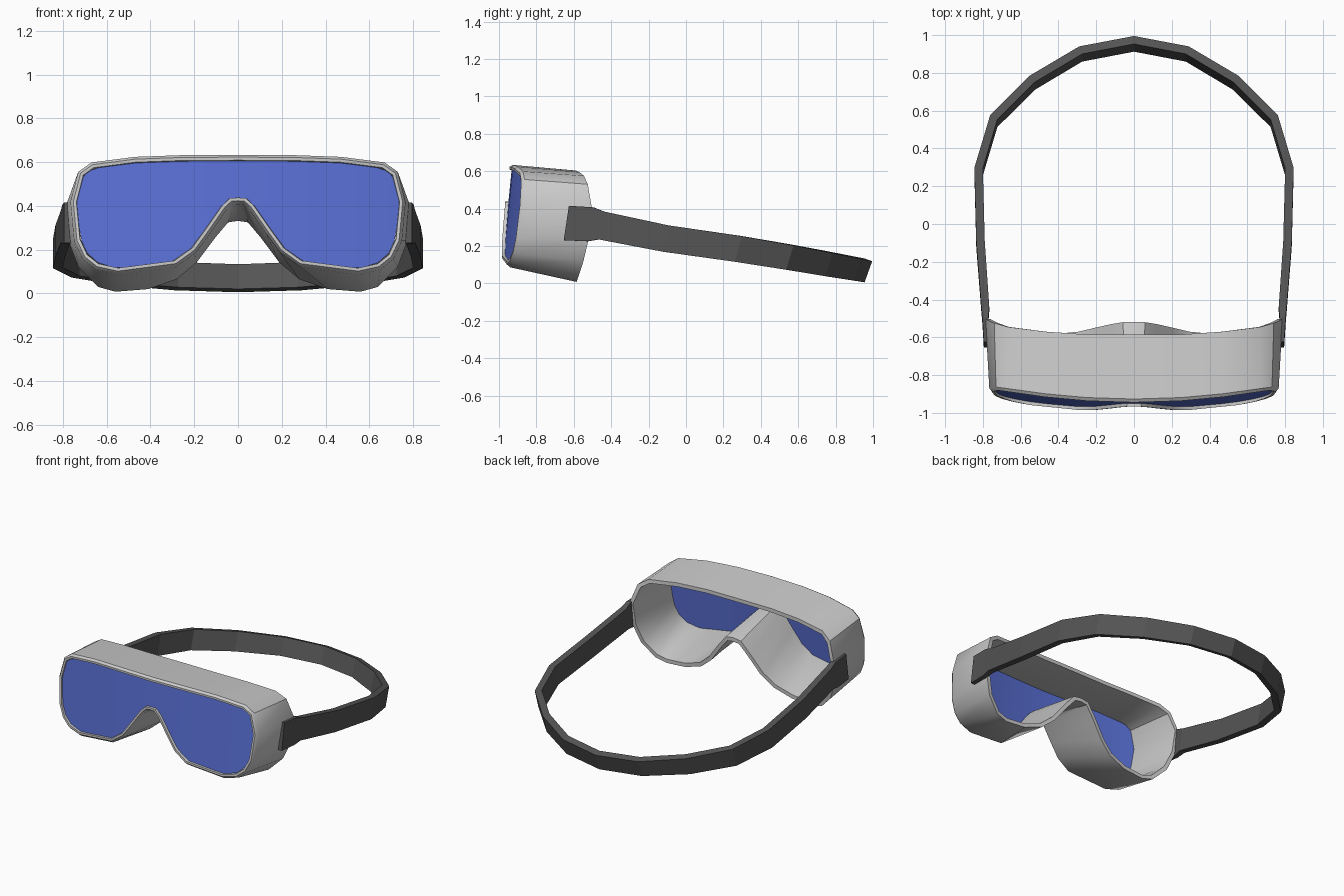
import bpy, bmesh
from mathutils import Vector

if "Cube" in bpy.data.objects:
    bpy.data.objects.remove(bpy.data.objects["Cube"])


def make_object(name, verts, faces, color=None, smooth=None):
    mesh = bpy.data.meshes.new(name)
    mesh.from_pydata([tuple(v) for v in verts], [], faces)
    bm = bmesh.new()
    bm.from_mesh(mesh)
    bmesh.ops.recalc_face_normals(bm, faces=bm.faces)
    bm.to_mesh(mesh)
    bm.free()
    obj = bpy.data.objects.new(name, mesh)
    bpy.context.collection.objects.link(obj)
    if color:
        mat = bpy.data.materials.new(name + "_color")
        mat.diffuse_color = (*color, 1)
        mat.use_nodes = True
        mat.node_tree.nodes["Principled BSDF"].inputs["Base Color"].default_value = mat.diffuse_color
        mesh.materials.append(mat)
    if smooth:
        bpy.ops.object.select_all(action='DESELECT')
        obj.select_set(True)
        bpy.context.view_layer.objects.active = obj
        bpy.ops.object.shade_smooth_by_angle(angle=smooth)
    return obj


def front_y(x, z):
    """Curved, slightly raked front surface shared by rim and lens."""
    return -0.945 + 0.075 * (x / 0.75) ** 2 - 0.1 * (0.63 - z)


# Frame: half outline as (front x, front z, back x, back y, back z), top to nose
half = [
    (0, .635, 0, -.585, .603), (.25, .634, .25, -.585, .602),
    (.47, .626, .47, -.57, .595), (.67, .60, .67, -.545, .575),
    (.73, .557, .74, -.525, .53), (.765, .42, .787, -.503, .40),
    (.748, .24, .775, -.52, .24), (.71, .16, .73, -.548, .12),
    (.65, .112, .64, -.577, .03), (.55, .09, .56, -.585, .008),
    (.28, .125, .41, -.582, .02), (.19, .19, .28, -.57, .065),
    (.125, .28, .19, -.55, .14), (.052, .385, .10, -.53, .26),
    (.025, .41, .045, -.52, .325), (0, .412, 0, -.52, .332),
]
loop = half + [(-a, b, -c, d, e) for a, b, c, d, e in half[-2:0:-1]]
n = len(loop)
front = [Vector((a, front_y(a, b), b)) for a, b, *_ in loop]
back = [Vector(p[2:]) for p in loop]

# Rim and wall section: (position from front to back, inset)
section = [(.05, 0), (0, .012), (0, .026), (.06, .031), (1, .026), (1, 0)]
verts = []
for t, inset in section:
    ring = [f.lerp(b, t) for f, b in zip(front, back)]
    for i, p in enumerate(ring):
        d1 = (p - ring[i - 1])
        d2 = (ring[(i + 1) % n] - p)
        n1 = Vector((-d1.z, 0, d1.x)).normalized()
        n2 = Vector((-d2.z, 0, d2.x)).normalized()
        m = (n1 + n2).normalized()
        verts.append(p - m * inset / max(m.dot(n1), .6))
s = len(section)
faces = [(j * n + i, j * n + (i + 1) % n,
          (j + 1) % s * n + (i + 1) % n, (j + 1) % s * n + i)
         for j in range(s) for i in range(n)]
frame = make_object("goggle_frame", verts, faces, smooth=0.6)

# Insets must run towards the lens side of the loop
assert verts[n * 4].z < verts[n * 5].z

# Lens: columns of (x, top, bottom)
cols = [(0, .607, .438), (.035, .607, .436), (.07, .607, .40), (.2, .606, .22),
        (.27, .604, .155), (.31, .603, .143), (.47, .598, .122),
        (.56, .586, .117), (.64, .574, .14), (.69, .557, .185),
        (.715, .52, .24), (.737, .42, .36)]
cols = [(-x, t, b) for x, t, b in cols[:0:-1]] + cols
rows = 3
verts = []
for x, t, b in cols:
    for k in range(rows + 1):
        z = t + (b - t) * k / rows
        verts.append((x, front_y(x, z) + .015, z))
r = rows + 1
faces = [(i * r + k, (i + 1) * r + k, (i + 1) * r + k + 1, i * r + k + 1)
         for i in range(len(cols) - 1) for k in range(rows)]
make_object("lens", verts, faces, (.10, .16, .66), smooth=0.6)

# Strap: outer face path (x, y, z, half height, thickness), end to back centre
path = [(.795, -.64, .323, .093, .03), (.803, -.51, .316, .092, .032),
        (.808, -.455, .310, .076, .042), (.835, -.11, .24, .072, .045),
        (.845, .28, .184, .071, .045), (.762, .555, .138, .068, .045),
        (.552, .765, .10, .065, .045), (.29, .92, .072, .061, .045),
        (0, .975, .062, .06, .045)]
path = path + [(-p[0], *p[1:]) for p in path[-2::-1]]
pts = [Vector(p[:3]) for p in path]
verts = []
for i, (x, y, z, h, thick) in enumerate(path):
    tangent = (pts[min(i + 1, len(pts) - 1)] - pts[max(i - 1, 0)]).normalized()
    up = Vector((0, .15 + .13 * (y + .64), 1)).normalized()
    out = tangent.cross(up).normalized()
    c = pts[i]
    verts += [c + up * h, c - up * h,
              c - up * h - out * thick, c + up * h - out * thick]
faces = [(i * 4 + k, i * 4 + (k + 1) % 4, i * 4 + 4 + (k + 1) % 4, i * 4 + 4 + k)
         for i in range(len(path) - 1) for k in range(4)]
faces += [(0, 1, 2, 3), tuple(len(verts) - 4 + k for k in range(4))]
make_object("head_strap", verts, faces, (.09, .09, .09))
